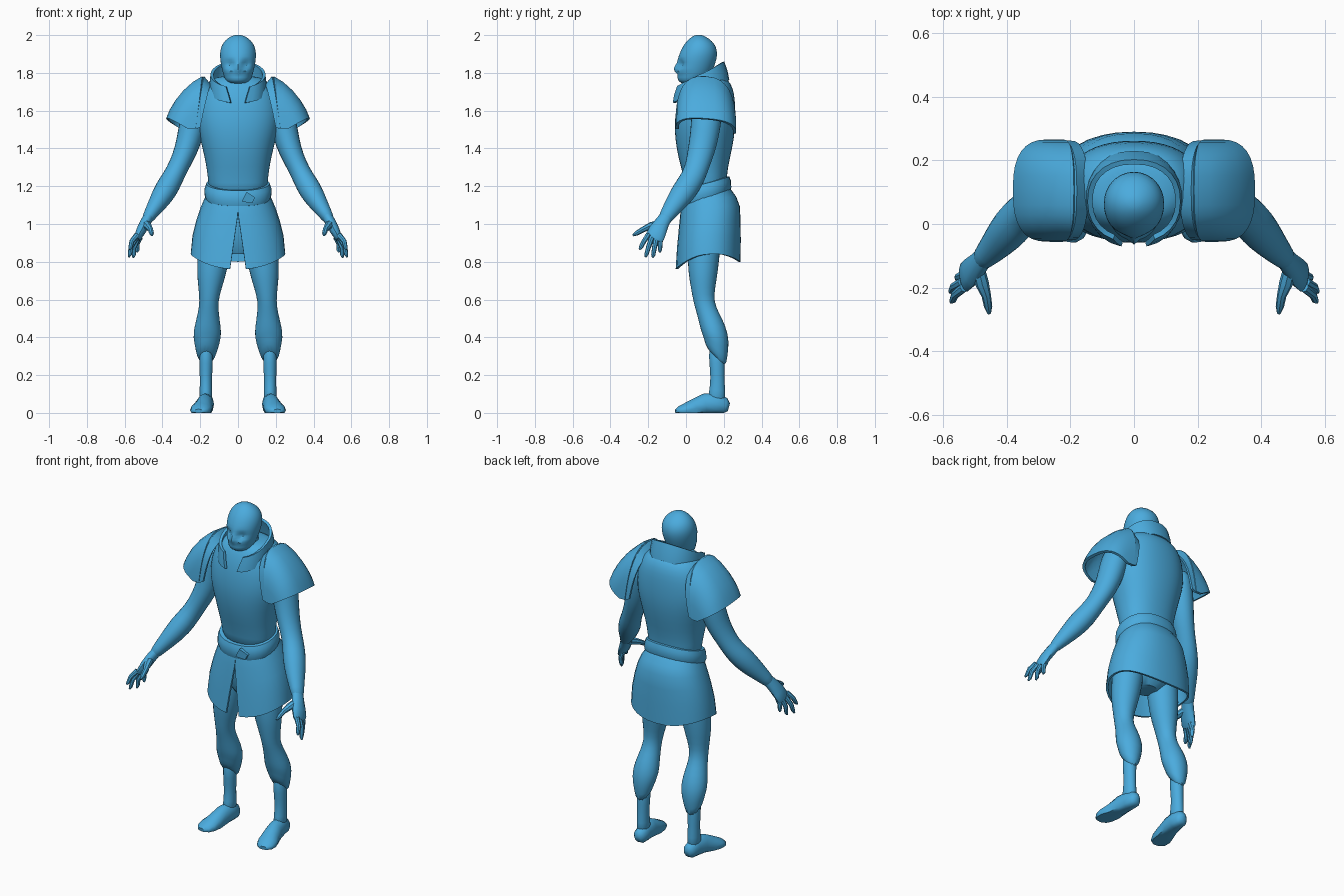
import bpy, bmesh, math
from mathutils import Vector

blue = bpy.data.materials.new("blue")
blue.diffuse_color = (0.07, 0.41, 0.73, 1)


def spow(v, e):
    return math.copysign(abs(v) ** e, v)


def loft(name, rows, closed=True, caps=True, mirror=False, subsurf=0, thick=0, edit=None, angle=40):
    """Skin rows of points into a mesh, then apply the modifiers and smooth it."""
    bm = bmesh.new()
    vr = [[bm.verts.new(p) for p in r] for r in rows]
    n = len(vr[0])
    for a, b in zip(vr, vr[1:]):
        for i in range(n if closed else n - 1):
            j = (i + 1) % n
            bm.faces.new((a[i], a[j], b[j], b[i]))
    if closed and caps:
        bm.faces.new(vr[0])
        bm.faces.new(vr[-1])
    bmesh.ops.remove_doubles(bm, verts=bm.verts, dist=0.0004)
    bmesh.ops.recalc_face_normals(bm, faces=bm.faces)
    me = bpy.data.meshes.new(name)
    bm.to_mesh(me)
    bm.free()
    me.materials.append(blue)
    ob = bpy.data.objects.new(name, me)
    bpy.context.collection.objects.link(ob)
    if thick:
        m = ob.modifiers.new("thickness", 'SOLIDIFY')
        m.thickness, m.offset = thick, 0
    if subsurf:
        ob.modifiers.new("smooth", 'SUBSURF').levels = subsurf
    if mirror:
        ob.modifiers.new("mirror", 'MIRROR').use_mirror_merge = False
    bpy.ops.object.select_all(action='DESELECT')
    ob.select_set(True)
    bpy.context.view_layer.objects.active = ob
    bpy.ops.object.convert(target='MESH')
    if edit:
        for v in ob.data.vertices:
            edit(v.co)
    bpy.ops.object.shade_smooth_by_angle(angle=math.radians(angle))
    return ob


def ring(rx, yf, yb, z, n=24, e=0.88, a0=0.0, sheet=False):
    """Level oval from front yf to back yb; z may depend on the angle from the front."""
    zf = z if callable(z) else (lambda a: z)
    pts = []
    for i in range(n + 1 if sheet else n):
        a = a0 + (2 * math.pi - 2 * a0) * i / n
        pts.append((rx * spow(math.sin(a), e),
                    (yf + yb) / 2 - (yb - yf) / 2 * spow(math.cos(a), e), zf(a)))
    return pts


def tube(name, path, ref=(0, 1, 0), n=12, floor=False, **kw):
    """Rings square to a path of (x, y, z, radius along ref, radius across)."""
    rows = []
    ps = [Vector(p[:3]) for p in path]
    for i, p in enumerate(path):
        t = (ps[min(i + 1, len(ps) - 1)] - ps[max(i - 1, 0)]).normalized()
        u = Vector(ref)
        u = (u - t * u.dot(t)).normalized()
        v = t.cross(u)
        row = [ps[i] + u * p[3] * math.cos(k * math.tau / n) + v * p[4] * math.sin(k * math.tau / n)
               for k in range(n)]
        if floor:
            for q in row:
                q.z = max(q.z, 0)
        rows.append(row)
    return loft(name, rows, mirror=True, **kw)


# Head with eye sockets, nose and neck
def face(co):
    if co.y < 0.03:
        d = ((abs(co.x) - 0.042) / 0.026) ** 2 + ((co.z - 1.845) / 0.02) ** 2
        co.y += 0.022 * math.exp(-d)
        co.y -= 0.014 * math.exp(-(co.x / 0.014) ** 2 - ((co.z - 1.825) / 0.022) ** 2)
        co.y += 0.010 * math.exp(-((co.z - 1.787) / 0.009) ** 2)


head = [(1.742, .035, -.015, .06), (1.752, .06, -.038, .09), (1.775, .073, -.05, .12),
        (1.81, .084, -.055, .14), (1.84, .09, -.05, .152), (1.87, .095, -.046, .162),
        (1.905, .097, -.034, .167), (1.94, .09, -.018, .16), (1.97, .072, .005, .138),
        (1.992, .042, .03, .105), (2.002, .014, .055, .08)]
loft("head", [ring(r, f, b, z, 24, 1) for z, r, f, b in head], subsurf=1, edit=face)
neck = [(1.6, .095, -.01, .18), (1.68, .08, .0, .165), (1.74, .07, .02, .15), (1.83, .065, .03, .14)]
loft("neck", [ring(r, f, b, z, 16, 1) for z, r, f, b in neck])

# Torso
torso = [(1.13, .15, .0, .21), (1.22, .158, -.005, .215), (1.3, .167, -.028, .222),
         (1.4, .188, -.052, .246), (1.5, .217, -.063, .262), (1.58, .225, -.058, .264),
         (1.66, .213, -.045, .26), (1.72, .188, -.024, .25), (1.765, .15, .0, .225),
         (1.785, .09, .04, .18)]
loft("torso", [ring(r, f, b, z) for z, r, f, b in torso], subsurf=1)

# Standing collar, open at the front
lo = lambda a: 1.7 - .06 * math.cos(a)
hi = lambda a: 1.79 - .068 * math.cos(a)
mid = lambda a: (lo(a) + hi(a)) / 2
loft("collar", [ring(.142, -.066, .222, lo, a0=.22, sheet=True),
                ring(.143, -.06, .212, mid, a0=.3, sheet=True),
                ring(.138, -.05, .195, hi, a0=.42, sheet=True)], closed=False, thick=.016)

# Skirt with a front slit and a wavy hem
rows = []
for t, rx, f, b in [(0, .155, -.008, .225), (.12, .175, -.018, .26), (.25, .193, -.025, .279),
                    (.45, .215, -.033, .283), (.7, .235, -.042, .284), (1, .245, -.05, .283)]:
    def hem(a, t=t):
        top = 1.165 - .025 * math.cos(a)
        return top * (1 - t) + t * (.81 - .02 * math.cos(a) - .03 * math.cos(2 * a))
    gap = .042 * max(0, t - .22) / .78
    rows.append(ring(rx, f, b, hem, 32, a0=math.asin((gap / rx) ** (1 / .88)), sheet=True))
loft("skirt", rows, closed=False, thick=.012)
loft("pelvis", [ring(r, f, b, z, 16) for z, r, f, b in
                [(.84, .06, .04, .16), (.9, .15, .01, .21), (1.0, .17, .0, .235), (1.14, .15, .01, .21)]])

# Tilted belt and its knot
loft("belt", [ring(.162 + d, -.02 - d, .224 + d, lambda a, h=h: 1.172 + h - .037 * math.cos(a), 28)
              for h, d in [(-.043, -.015), (-.04, .008), (-.015, .016), (.02, .014), (.042, .006), (.044, -.015)]],
     caps=False)
loft("belt_knot", [[(x, y, 1.137 + s * .03) for x, y, s in
                    [(.02, d, -.6), (.075, d + .012, -.9), (.09, d + .016, .1), (.045, d, 1.1)]]
                   for d in (-.03, -.052)])

# Legs: thigh and calf ending in a slanted cuff
leg = [(1.02, .11, .1, .09, .09), (.88, .125, .095, .09, .09), (.75, .138, .09, .082, .083),
       (.66, .148, .09, .065, .063), (.59, .154, .093, .056, .05), (.53, .157, .115, .06, .056),
       (.46, .161, .142, .071, .071), (.4, .163, .157, .075, .078), (.34, .166, .158, .062, .06),
       (.285, .17, .158, .052, .044)]
rows = []
for z, x, y, ry, rx in leg:
    tilt = -1.1 * max(0, min(1, (.44 - z) / .14))
    rows.append([(x + rx * math.sin(k * math.tau / 14), y - ry * math.cos(k * math.tau / 14),
                  z - tilt * ry * math.cos(k * math.tau / 14)) for k in range(14)])
loft("leg", rows, mirror=True, subsurf=1)

# Ankles and feet turned slightly outward
tube("ankle", [(.168, .158, .36, .042, .036), (.169, .164, .26, .042, .038), (.17, .167, .19, .038, .033),
               (.17, .166, .12, .042, .034), (.17, .16, .05, .055, .038)], subsurf=1)
tube("foot", [(.165, .226, .03, .022, .02), (.166, .208, .035, .045, .036), (.169, .16, .045, .06, .042),
              (.176, .1, .04, .062, .045), (.186, .045, .025, .05, .052), (.197, 0, .015, .038, .058),
              (.205, -.035, .01, .026, .048), (.208, -.055, .008, .012, .025)], ref=(0, 0, 1), floor=True, angle=50)

# Arms
tube("arm", [(.2, .115, 1.66, .085, .06), (.23, .11, 1.58, .085, .075), (.25, .1, 1.48, .08, .072),
             (.275, .082, 1.39, .075, .064), (.312, .06, 1.31, .066, .056), (.345, .038, 1.245, .066, .058),
             (.382, -.005, 1.18, .07, .066), (.425, -.055, 1.11, .058, .052), (.462, -.095, 1.055, .043, .038),
             (.487, -.12, 1.015, .037, .03)], subsurf=1)

# Hands: palm, four fingers and thumb
tube("palm", [(.475, -.108, 1.035, .036, .028), (.492, -.128, 1.005, .04, .028), (.513, -.15, .965, .048, .026),
              (.53, -.165, .93, .05, .02), (.535, -.17, .915, .042, .013)])
fingers = [((.535, -.2, .942), (.575, -.246, .865)), ((.54, -.182, .925), (.578, -.214, .825)),
           ((.532, -.158, .92), (.555, -.176, .822)), ((.518, -.136, .93), (.535, -.138, .85))]
for a, b in fingers:
    a, b = Vector(a), Vector(b)
    knuckle = a.lerp(b, .5) + Vector((.008, 0, .004))
    tube("finger", [(*a, .015, .015), (*knuckle, .013, .013), (*a.lerp(b, .85), .011, .011),
                    (*b, .005, .005)], n=8)
tube("thumb", [(.49, -.135, 1.005, .02, .02), (.478, -.185, .99, .02, .022), (.464, -.225, .972, .015, .015),
               (.458, -.26, .952, .013, .013), (.455, -.281, .94, .006, .006)], ref=(0, 0, 1), n=8)


# Shoulder guards: curved shells hung between a front and a back lower corner
def shell(name, crest, base, half, thick):
    rows = []
    for (px, pz), (qx, qz) in zip(crest, base):
        row = []
        for k in range(17):
            a = math.pi * (k / 16 - .5)
            c, s = max(0, math.cos(a)) ** .7, spow(math.sin(a), .75)
            row.append((qx + (px - qx) * c, .105 + half * s, qz + (pz - qz) * c - .012 * s))
        rows.append(row)
    loft(name, rows, closed=False, mirror=True, thick=thick)


shell("shoulder_guard", [(.185, 1.775), (.235, 1.745), (.285, 1.7), (.325, 1.65), (.355, 1.6), (.373, 1.556)],
      [(.225, 1.49), (.235, 1.49), (.245, 1.49), (.252, 1.49), (.258, 1.49), (.262, 1.49)], .153, .016)
shell("shoulder_guard_rim", [(.15, 1.735), (.185, 1.778)], [(.2, 1.5), (.225, 1.49)], .15, .014)
